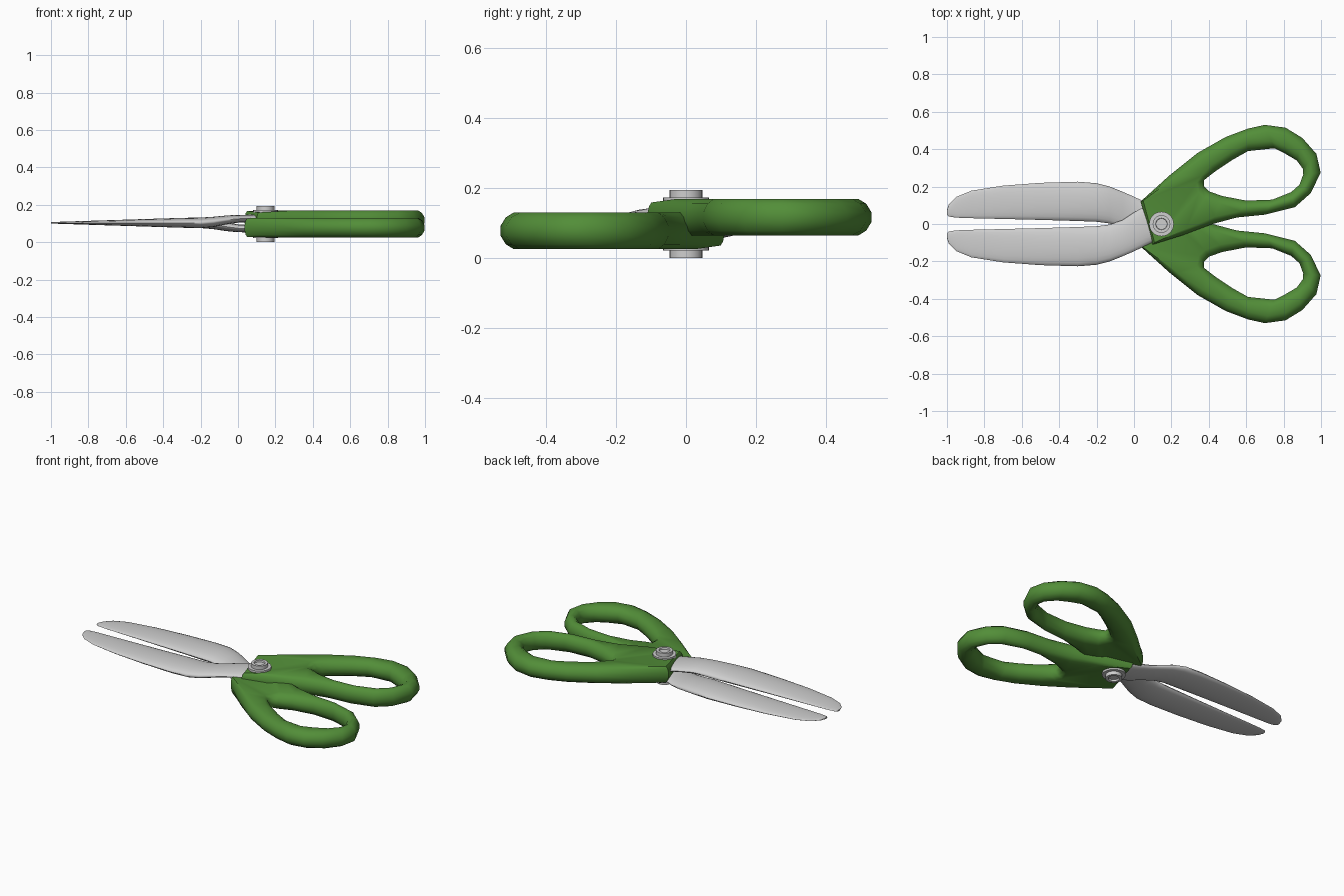
import bpy, bmesh, math

if "Cube" in bpy.data.objects:
    bpy.data.objects.remove(bpy.data.objects["Cube"])

def material(name, rgb):
    m = bpy.data.materials.new(name)
    m.diffuse_color = (*rgb, 1)
    m.use_nodes = True
    m.node_tree.nodes["Principled BSDF"].inputs["Base Color"].default_value = m.diffuse_color
    return m

green = material("green_plastic", (0.085, 0.27, 0.04))
steel = material("steel", (0.62, 0.62, 0.62))

def loft(name, sections, mat, closed_path, angle):
    """Skin closed cross-sections; cap the ends of an open path."""
    bm = bmesh.new()
    rings = [[bm.verts.new(p) for p in s] for s in sections]
    n = len(rings[0])
    for i in range(len(rings) if closed_path else len(rings) - 1):
        a, b = rings[i], rings[(i + 1) % len(rings)]
        for j in range(n):
            k = (j + 1) % n
            bm.faces.new((a[j], a[k], b[k], b[j]))
    if not closed_path:
        bm.faces.new(rings[0])
        bm.faces.new(rings[-1])
    bmesh.ops.remove_doubles(bm, verts=bm.verts, dist=1e-5)
    bmesh.ops.recalc_face_normals(bm, faces=bm.faces)
    me = bpy.data.meshes.new(name)
    bm.to_mesh(me)
    bm.free()
    me.materials.append(mat)
    ob = bpy.data.objects.new(name, me)
    bpy.context.collection.objects.link(ob)
    bpy.ops.object.select_all(action='DESELECT')
    bpy.context.view_layer.objects.active = ob
    ob.select_set(True)
    bpy.ops.object.shade_smooth_by_angle(angle=math.radians(angle))
    return ob

# Handle: outer outline point paired with finger-hole point
HANDLE = [
    (0.10, -0.11, 0.375, 0.20), (0.035, 0.12, 0.375, 0.235),
    (0.19, 0.26, 0.40, 0.255), (0.34, 0.38, 0.44, 0.285),
    (0.49, 0.465, 0.53, 0.345), (0.61, 0.51, 0.61, 0.39),
    (0.70, 0.53, 0.75, 0.405), (0.81, 0.515, 0.81, 0.375),
    (0.90, 0.46, 0.87, 0.34), (0.975, 0.375, 0.903, 0.295),
    (0.998, 0.275, 0.905, 0.265), (0.945, 0.165, 0.885, 0.21),
    (0.86, 0.09, 0.84, 0.17), (0.70, 0.05, 0.74, 0.13),
    (0.55, 0.035, 0.60, 0.125), (0.42, 0.0, 0.47, 0.15),
    (0.26, -0.06, 0.40, 0.175)]

def handle(name, s):
    sections = []
    for i, (ox, oy, ix, iy) in enumerate(HANDLE):
        w = math.hypot(ix - ox, iy - oy)
        h = 0.042 if i == 0 else 0.05 if i == 1 else 0.0525
        ro = 0.02 if i < 2 else min(0.055, w / 2)
        ri = min(0.055, w / 2)
        ring = []
        for j in range(12):
            a = math.pi * (j + 0.5) / 6
            c, sn = math.cos(a), math.sin(a)
            d = ro * (1 - c) if c > 0 else w - ri * (1 + c)
            if j in (0, 11):
                d = 0
            if j in (5, 6):
                d = w
            # flatten the sides of the section slightly
            z = h * max(-1, min(1, sn * 1.035))
            t = d / w
            ring.append((ox + (ix - ox) * t, s * (oy + (iy - oy) * t),
                         0.0975 + s * (0.0195 + z)))
        sections.append(ring)
    return loft(name, sections, green, True, 50)

# Blade: x, outer y, cutting-edge y
BLADE = [
    (-1.0, -0.075, -0.05), (-0.99, -0.105, -0.04), (-0.95, -0.145, -0.034),
    (-0.87, -0.178, -0.031), (-0.7, -0.205, -0.027), (-0.5, -0.22, -0.022),
    (-0.3, -0.226, -0.016), (-0.2, -0.218, -0.012), (-0.13, -0.2, -0.003),
    (-0.06, -0.172, 0.022), (0.0, -0.146, 0.062), (0.05, -0.122, 0.09),
    (0.1, -0.098, 0.08), (0.16, -0.06, 0.06)]

def blade(name, s):
    sections = []
    for x, yo, yi in BLADE:
        f = min(1, (x + 1) / 0.75)
        thick = 0.008 + 0.048 * f - 0.014 * max(0, min(1, (x + 0.15) / 0.15))
        k = max(0, min(1, (x + 0.2) / 0.22))
        mid = 0.104 + (0.022 if s > 0 else -0.03) * k * k * (3 - 2 * k)
        ring = []
        for j in range(20):
            a = math.tau * j / 20
            y = (yo + yi) / 2 + (yi - yo) / 2 * math.cos(a)
            ring.append((x, s * y, mid + thick / 2 * math.sin(a)))
        sections.append(ring)
    return loft(name, sections, steel, False, 60)

for side, s in (("upper", 1), ("lower", -1)):
    handle(side + "_handle", s)
    blade(side + "_blade", s)

# Pivot rivet: turned profile with washers and recessed heads
half = [(0, 0.185), (0.029, 0.185), (0.031, 0.195), (0.047, 0.195),
        (0.047, 0.173), (0.066, 0.173)]
profile = half + [(r, 0.195 - z) for r, z in reversed(half)]
rings = []
for i in range(24):
    a = math.tau * i / 24
    rings.append([(0.147 + r * math.cos(a), r * math.sin(a), z) for r, z in profile])
bm_sections = [[p for p in ring] for ring in rings]

def rivet():
    """Revolve the profile without an axis face."""
    bm = bmesh.new()
    vs = [[bm.verts.new(p) for p in r] for r in bm_sections]
    for i in range(24):
        a, b = vs[i], vs[(i + 1) % 24]
        for j in range(len(profile) - 1):
            bm.faces.new((a[j], a[j + 1], b[j + 1], b[j]))
    bmesh.ops.remove_doubles(bm, verts=bm.verts, dist=1e-5)
    bmesh.ops.recalc_face_normals(bm, faces=bm.faces)
    me = bpy.data.meshes.new("pivot_rivet")
    bm.to_mesh(me)
    bm.free()
    me.materials.append(steel)
    ob = bpy.data.objects.new("pivot_rivet", me)
    bpy.context.collection.objects.link(ob)
    bpy.ops.object.select_all(action='DESELECT')
    bpy.context.view_layer.objects.active = ob
    ob.select_set(True)
    bpy.ops.object.shade_smooth_by_angle(angle=math.radians(35))

rivet()
